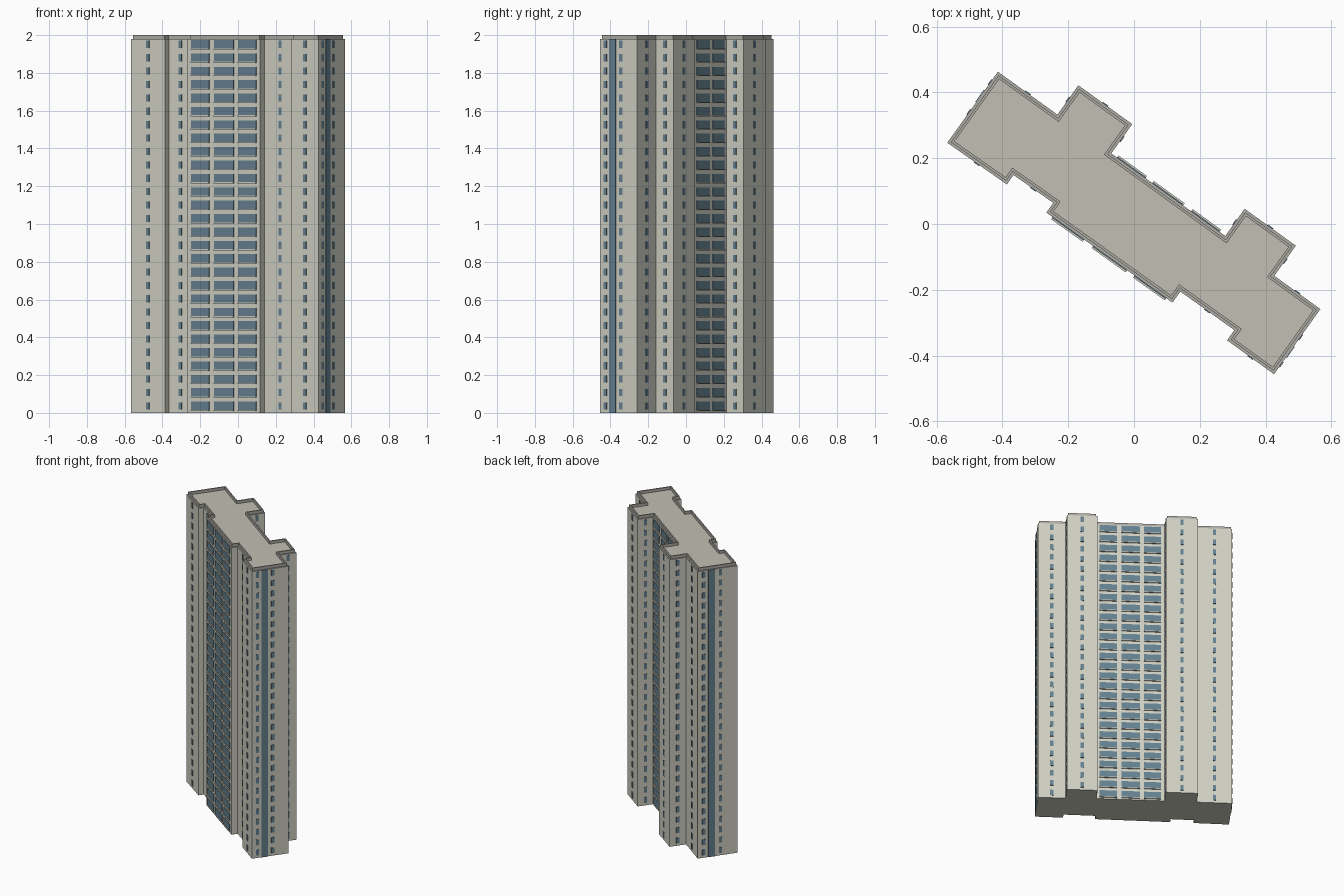
import bpy, bmesh, math
from mathutils import Vector, Matrix

if "Cube" in bpy.data.objects:
    bpy.data.objects.remove(bpy.data.objects["Cube"])

WALL_TOP, FLOORS, PITCH, FIRST = 1.98, 28, 0.0709, 0.037
TURN = Matrix.Rotation(math.radians(-35.5), 3, 'Z')


def material(name, col):
    m = bpy.data.materials.new(name)
    m.diffuse_color = (*col, 1)
    m.use_nodes = True
    m.node_tree.nodes["Principled BSDF"].inputs["Base Color"].default_value = m.diffuse_color
    return m


WALL = material("pale_concrete", (0.63, 0.63, 0.55))
TRIM = material("parapet_grey", (0.42, 0.41, 0.37))
ROOF = material("roof_beige", (0.54, 0.52, 0.46))
GLASS = material("blue_glass", (0.13, 0.22, 0.28))

# Footprint in the slab's own axes, clockwise from the back left corner
plan = [(-.603, .136), (-.381, .135), (-.381, .244), (-.180, .243), (-.180, .134),
        (.246, .131), (.246, .232), (.437, .231), (.437, .119), (.609, .118),
        (.609, -.124), (.434, -.123), (.434, -.085), (.233, -.085), (.233, -.126),
        (-.236, -.126), (-.236, -.090), (-.383, -.091), (-.383, -.126), (-.603, -.128)]
pts = [TURN @ Vector((x * 1.004, y * 1.004, 0)) for x, y in plan]


def finish(name, bm, mats):
    bmesh.ops.recalc_face_normals(bm, faces=bm.faces)
    me = bpy.data.meshes.new(name)
    bm.to_mesh(me)
    bm.free()
    ob = bpy.data.objects.new(name, me)
    bpy.context.collection.objects.link(ob)
    for m in mats:
        me.materials.append(m)
    return ob


# Tower: extruded plan, with a set-back parapet ring round the roof
bm = bmesh.new()
base = bm.faces.new([bm.verts.new(p) for p in pts])
ext = bmesh.ops.extrude_face_region(bm, geom=[base])
bmesh.ops.translate(bm, vec=(0, 0, WALL_TOP),
                    verts=[g for g in ext["geom"] if isinstance(g, bmesh.types.BMVert)])
bmesh.ops.recalc_face_normals(bm, faces=bm.faces)
top = max(bm.faces, key=lambda f: f.calc_center_median().z)
ledge = bmesh.ops.inset_region(bm, faces=[top], thickness=0.008, use_even_offset=True)["faces"]
ring = bmesh.ops.inset_region(bm, faces=[top], thickness=0.008, use_even_offset=True)["faces"]
for f in ledge:
    f.material_index = 1
for f in ring:
    f.material_index = 1
top.material_index = 2
ext = bmesh.ops.extrude_face_region(bm, geom=ring)
bmesh.ops.translate(bm, vec=(0, 0, 2 - WALL_TOP),
                    verts=[g for g in ext["geom"] if isinstance(g, bmesh.types.BMVert)])
for f in bm.faces:
    if f is not top and f.calc_center_median().z > WALL_TOP + 0.001:
        f.material_index = 1
finish("tower_block", bm, [WALL, TRIM, ROOF])


def panel(bm, side, t0, t1, z0, z1, out):
    """Thin box on wall number side, spanning t0..t1 of its length."""
    a, b = pts[side], pts[(side + 1) % len(pts)]
    d = b - a
    n = Vector((-d.y, d.x, 0)).normalized()
    c = a + d * (t0 + t1) / 2 + n * (out - 0.002) / 2 + Vector((0, 0, (z0 + z1) / 2))
    size = Matrix.Diagonal((d.length * (t1 - t0), out + 0.002, z1 - z0, 1))
    turn = Matrix.Rotation(math.atan2(d.y, d.x), 4, 'Z')
    bmesh.ops.create_cube(bm, size=1, matrix=Matrix.Translation(c) @ turn @ size)


def length(side):
    return (pts[(side + 1) % len(pts)] - pts[side]).length


# Single window columns: (wall, position along it)
columns = [(s, 0.5) for s in (0, 1, 2, 3, 5, 6, 7, 8, 10, 12, 16, 18)]
columns += [(s, t) for s in (9, 19) for t in (0.43, 0.85)]
# Wide window bays on the two middle walls
bays = [(s, t0, t1) for s in (4, 14) for t0, t1 in ((0.05, 0.30), (0.36, 0.63), (0.70, 0.95))]

small, wide, sills = bmesh.new(), bmesh.new(), bmesh.new()
for i in range(FLOORS):
    z = FIRST + i * PITCH
    for side, t in columns:
        h = 0.010 / length(side)
        panel(small, side, t - h, t + h, z - 0.019, z + 0.019, 0.003)
    for side, t0, t1 in bays:
        panel(wide, side, t0, t1, z - 0.021, z + 0.023, 0.003)
        panel(sills, side, t0, t1, z - 0.027, z - 0.021, 0.008)
finish("single_windows", small, [GLASS])
finish("wide_windows", wide, [GLASS])
finish("window_sills", sills, [WALL])

# Full-height glazed stair strips on the end walls
strips = bmesh.new()
for side in (9, 19):
    panel(strips, side, 0.57, 0.74, 0.0, WALL_TOP, 0.003)
finish("stair_glazing", strips, [GLASS])
